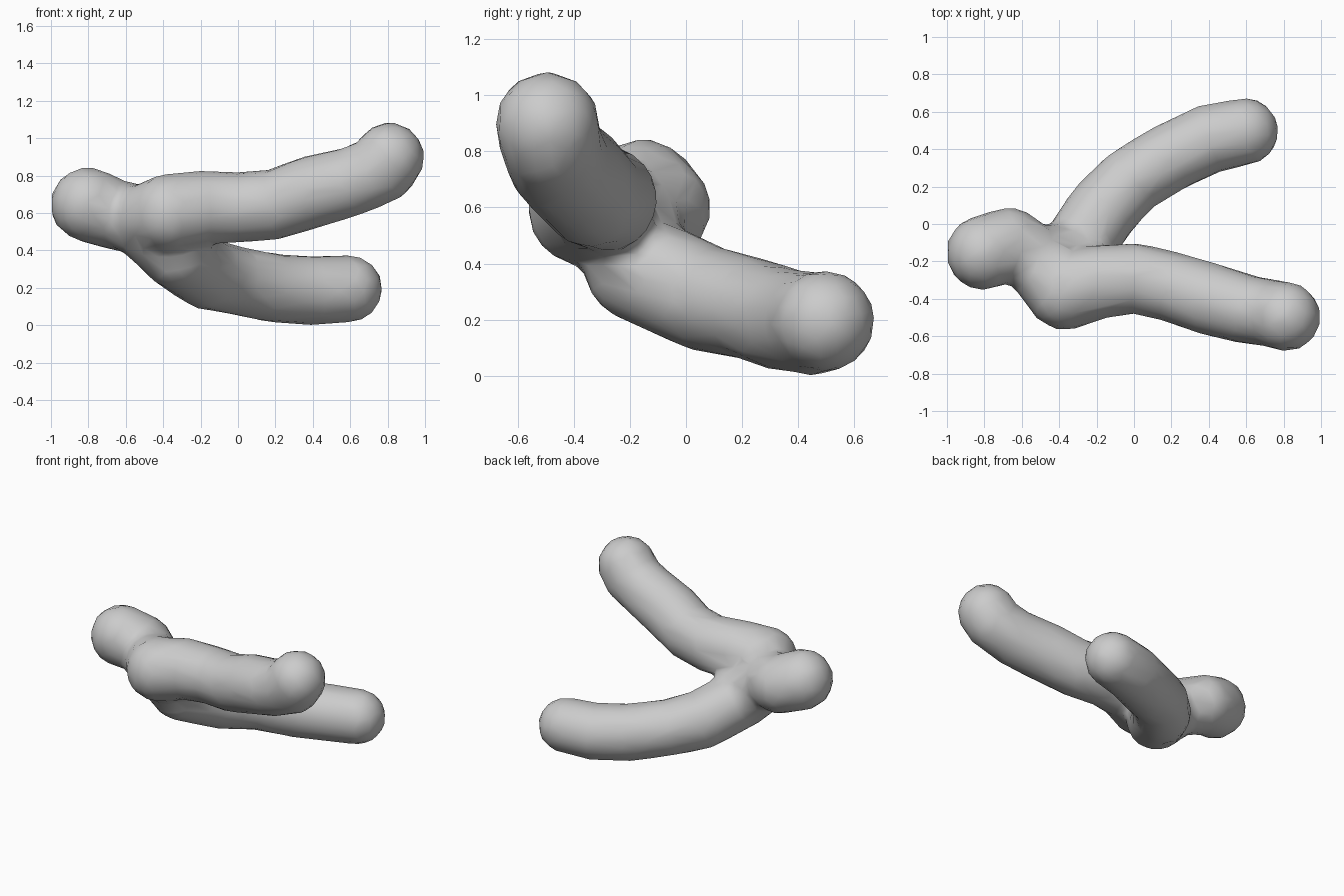
import bpy, bmesh
from mathutils import Matrix, Vector

if "Cube" in bpy.data.objects:
    bpy.data.objects.remove(bpy.data.objects["Cube"])

# Centre lines of the limbs: x, y, z, radius
head_and_arm = [
    (-0.805, -0.155, 0.645, 0.197), (-0.67, -0.10, 0.595, 0.187), (-0.52, -0.20, 0.56, 0.18),
    (-0.37, -0.36, 0.60, 0.205), (-0.20, -0.31, 0.63, 0.195), (0.0, -0.29, 0.63, 0.185),
    (0.20, -0.335, 0.645, 0.185), (0.40, -0.40, 0.715, 0.19), (0.60, -0.455, 0.765, 0.182),
    (0.775, -0.485, 0.835, 0.178), (0.81, -0.495, 0.897, 0.184)]
lower_limb = [
    (-0.52, -0.20, 0.56, 0.18), (-0.33, -0.17, 0.385, 0.19), (-0.17, 0.07, 0.275, 0.188),
    (-0.02, 0.23, 0.24, 0.18), (0.20, 0.36, 0.197, 0.182), (0.40, 0.455, 0.186, 0.182),
    (0.595, 0.495, 0.195, 0.176)]


def add_limb(bm, path):
    """Chain of rounded segments, each the hull of two balls."""
    for a, b in zip(path, path[1:]):
        part = bmesh.new()
        turn = (Vector(b[:3]) - Vector(a[:3])).to_track_quat('Z', 'Y').to_matrix().to_4x4()
        for p, grow in ((a, 1.02), (b, 1.025)):
            bmesh.ops.create_icosphere(part, subdivisions=3, radius=p[3] * grow,
                                       matrix=Matrix.Translation(p[:3]) @ turn)
        points = [v.co.copy() for v in part.verts]
        part.clear()
        for co in points:
            part.verts.new(co)
        bmesh.ops.convex_hull(part, input=part.verts)
        loose = [v for v in part.verts if not v.link_faces]
        bmesh.ops.delete(part, geom=loose, context='VERTS')
        bmesh.ops.recalc_face_normals(part, faces=part.faces)
        tmp = bpy.data.meshes.new("segment")
        part.to_mesh(tmp)
        part.free()
        bm.from_mesh(tmp)
        bpy.data.meshes.remove(tmp)


# Forked body, fused into a single skin
bm = bmesh.new()
add_limb(bm, head_and_arm)
add_limb(bm, lower_limb)
mesh = bpy.data.meshes.new("forked_body")
bm.to_mesh(mesh)
bm.free()
body = bpy.data.objects.new("forked_body", mesh)
bpy.context.collection.objects.link(body)

fuse = body.modifiers.new("fuse", 'REMESH')
fuse.mode = 'VOXEL'
fuse.voxel_size = 0.03
fuse.use_smooth_shade = True
soften = body.modifiers.new("soften", 'SMOOTH')
soften.factor = 0.5
soften.iterations = 6
reduce = body.modifiers.new("reduce", 'DECIMATE')
reduce.ratio = 0.09
